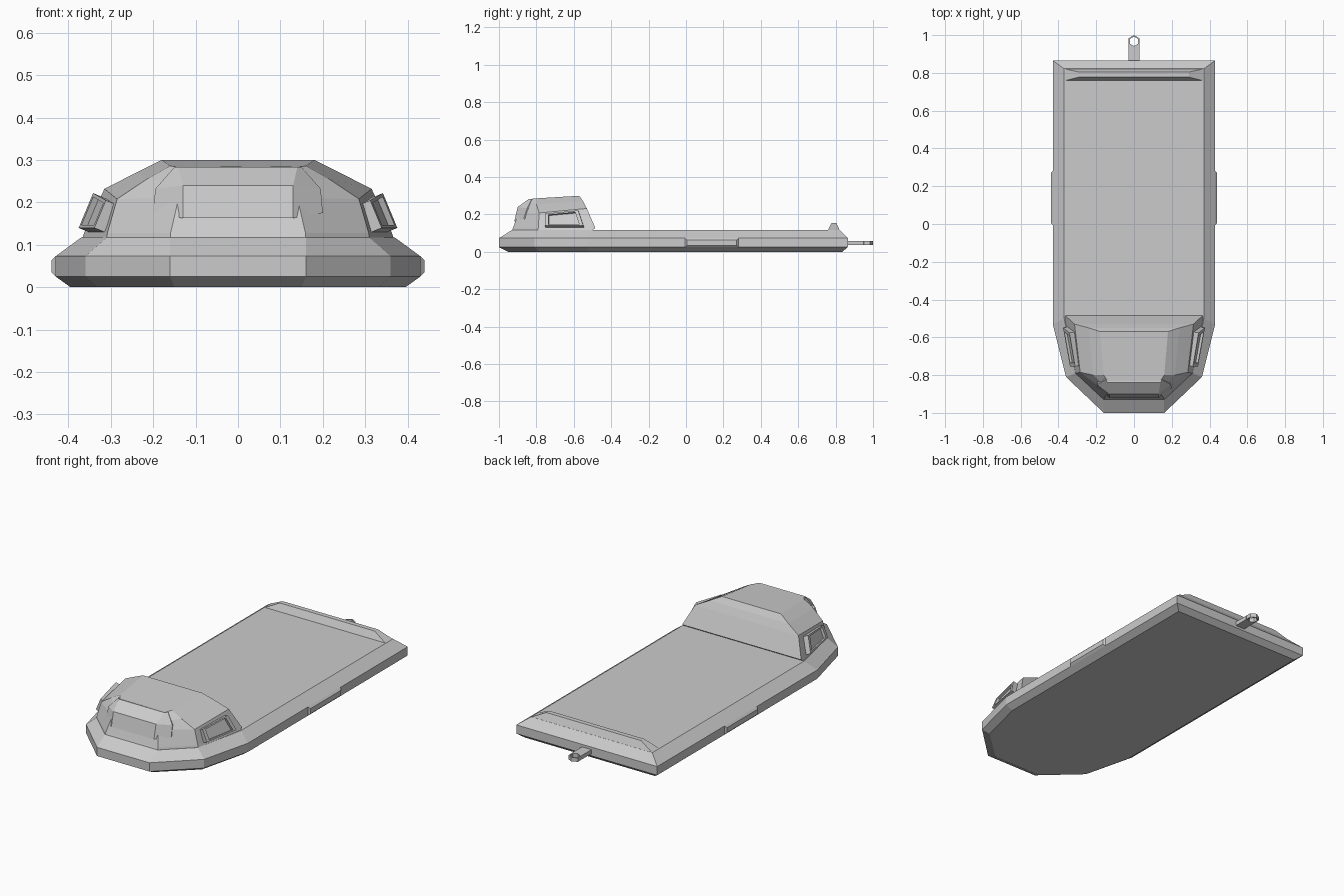
import bpy, bmesh, math
from mathutils import Vector

cube = bpy.data.objects.get("Cube")
if cube:
    bpy.data.objects.remove(cube, do_unlink=True)

# Single flat paint colour
GREY = (0.6, 0.6, 0.6, 1)
paint = bpy.data.materials.new("light_grey_paint")
paint.use_nodes = True
paint.diffuse_color = GREY
paint.node_tree.nodes["Principled BSDF"].inputs["Base Color"].default_value = GREY


def loft(name, rings):
    """Skin a stack of equal-length closed rings and cap both ends."""
    bm = bmesh.new()
    loops = [[bm.verts.new(p) for p in ring] for ring in rings]
    n = len(loops[0])
    for low, high in zip(loops, loops[1:]):
        for i in range(n):
            j = (i + 1) % n
            bm.faces.new((low[i], low[j], high[j], high[i]))
    bm.faces.new(loops[0])
    bm.faces.new(loops[-1])
    return finish(name, bm)


def finish(name, bm):
    bmesh.ops.recalc_face_normals(bm, faces=bm.faces)
    mesh = bpy.data.meshes.new(name)
    bm.to_mesh(mesh)
    bm.free()
    mesh.materials.append(paint)
    obj = bpy.data.objects.new(name, mesh)
    bpy.context.collection.objects.link(obj)
    return obj


def mirrored(half):
    """Complete a left half outline with its right half."""
    return half + [(-x, y, z) for x, y, z in reversed(half)]


def level(half, z):
    return mirrored([(x, y, z) for x, y in half])


# Hull: pointed bow, chamfered top and bottom
belt = [(0.43, 0.865), (0.43, -0.53), (0.36, -0.81), (0.16, -1.0)]
keel = [(0.395, 0.835), (0.395, -0.52), (0.33, -0.785), (0.15, -0.95)]
deck = [(0.37, 0.822), (0.37, -0.5), (0.31, -0.79), (0.16, -0.93)]
loft("hull", [level(keel, 0), level(belt, 0.025),
              level(belt, 0.073), level(deck, 0.117)])

# Cabin with sloping shoulders and roof
loft("cabin", [
    mirrored([(0.367, -0.503, 0.115), (0.31, -0.79, 0.115), (0.16, -0.93, 0.115)]),
    mirrored([(0.363, -0.485, 0.128), (0.308, -0.79, 0.128), (0.159, -0.925, 0.128)]),
    mirrored([(0.315, -0.53, 0.232), (0.285, -0.785, 0.208), (0.14, -0.895, 0.21)]),
    mirrored([(0.24, -0.55, 0.27), (0.215, -0.8, 0.255), (0.135, -0.88, 0.245)]),
    mirrored([(0.18, -0.57, 0.3), (0.16, -0.8, 0.286), (0.14, -0.83, 0.283)]),
])

# Windscreen hood standing proud of the cabin front
loft("windscreen", [
    mirrored([(0.18, -0.78, 0.165), (0.2, -0.868, 0.175), (0.13, -0.918, 0.163)]),
    mirrored([(0.18, -0.76, 0.225), (0.195, -0.85, 0.232), (0.13, -0.9, 0.24)]),
    mirrored([(0.13, -0.75, 0.27), (0.15, -0.825, 0.283), (0.14, -0.84, 0.283)]),
])

# Side windows: raised frames with a sunken pane
for side, word in ((1, "left"), (-1, "right")):
    corners = [Vector((side * x, y, z)) for x, y, z in (
        (0.315, -0.75, 0.13), (0.288, -0.75, 0.195),
        (0.318, -0.572, 0.212), (0.352, -0.545, 0.13))]
    out = (corners[1] - corners[0]).cross(corners[3] - corners[0]).normalized()
    if out.x * side < 0:
        out = -out
    mid = sum(corners, Vector()) / 4
    inner = [c.lerp(mid, 0.2) for c in corners]
    loft(word + "_window", [
        [c - out * 0.02 for c in corners],
        [c + out * 0.026 for c in corners],
        [c + out * 0.026 for c in inner],
        [c + out * 0.012 for c in inner],
    ])

    # Shallow chamfered pad amidships
    pad = []
    for x, grow in ((0.42, 0.012), (0.43, 0.01), (0.44, 0)):
        y0, y1, z0, z1 = 0.005 - grow, 0.27 + grow, 0.035 - grow, 0.063 + grow
        pad.append([(side * x, y0, z0), (side * x, y1, z0),
                    (side * x, y1, z1), (side * x, y0, z1)])
    loft(word + "_side_pad", pad)

# Raised lip across the rear of the deck
loft("rear_lip", [
    [(-0.37, 0.758, 0.115), (0.37, 0.758, 0.115),
     (0.37, 0.822, 0.115), (-0.37, 0.822, 0.115)],
    [(-0.29, 0.778, 0.155), (0.29, 0.778, 0.155),
     (0.29, 0.804, 0.155), (-0.29, 0.804, 0.155)],
])

# Tow bar and its six-sided eye
loft("tow_bar", [[(x, y, z) for x, y in
                  ((-0.029, 0.84), (0.029, 0.84), (0.029, 0.95), (0, 0.938), (-0.029, 0.95))]
                 for z in (0.037, 0.059)])


def hexagon(r, z):
    return [(r * math.sin(math.tau * i / 6), 0.967 + r * math.cos(math.tau * i / 6), z)
            for i in range(6)]


bm = bmesh.new()
rings = [[bm.verts.new(p) for p in hexagon(r, z)]
         for r, z in ((0.033, 0.037), (0.033, 0.059), (0.025, 0.059), (0.025, 0.037))]
for k in range(4):
    a, b = rings[k], rings[(k + 1) % 4]
    for i in range(6):
        j = (i + 1) % 6
        bm.faces.new((a[i], a[j], b[j], b[i]))
finish("tow_eye", bm)
